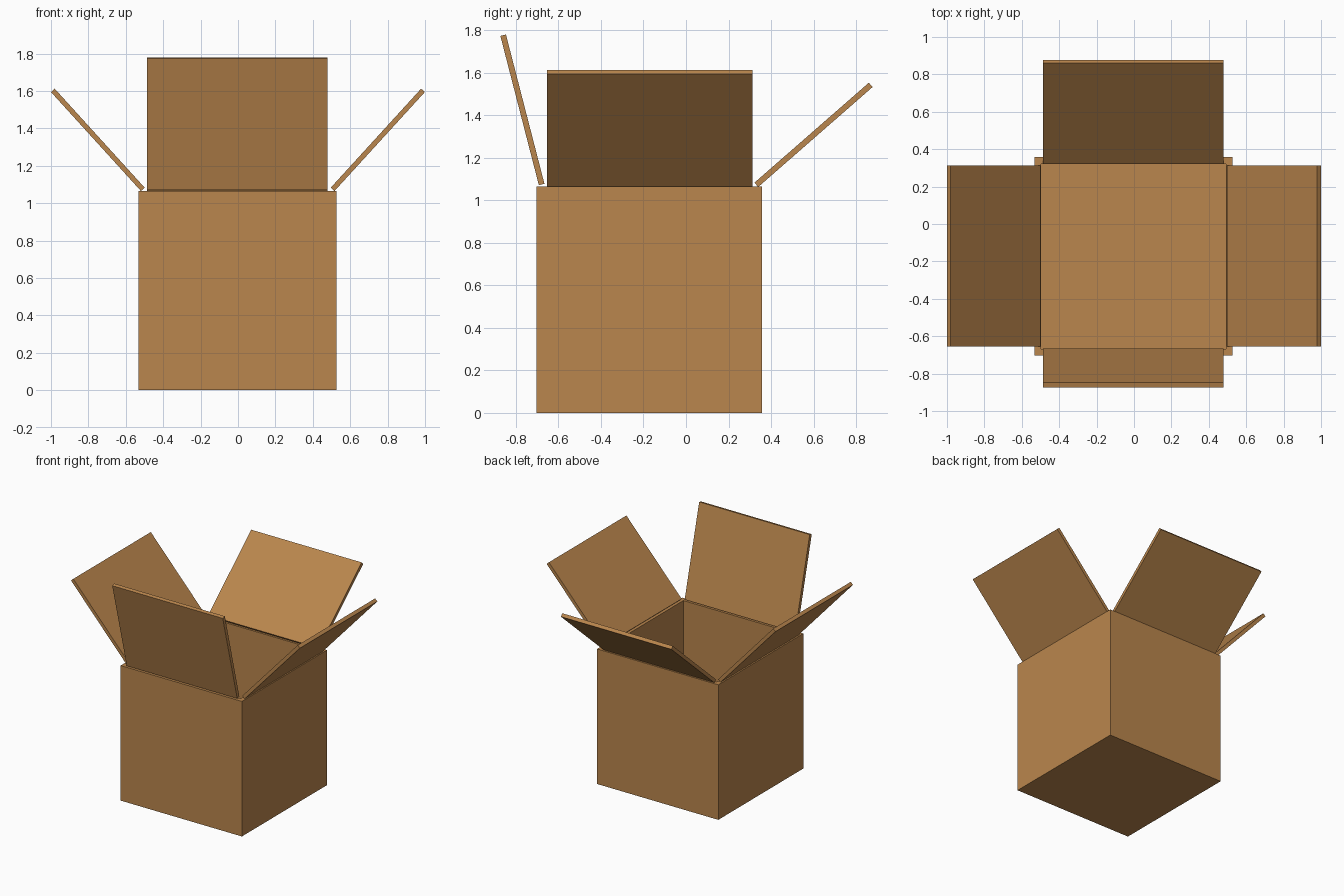
import bpy, bmesh
from mathutils import Vector

if "Cube" in bpy.data.objects:
    bpy.data.objects.remove(bpy.data.objects["Cube"])

card = bpy.data.materials.new("cardboard brown")
card.diffuse_color = (0.49, 0.238, 0.074, 1)
card.use_nodes = True
card.node_tree.nodes["Principled BSDF"].inputs["Base Color"].default_value = card.diffuse_color

T = 0.027                                  # flap thickness
X0, X1, Y0, Y1, TOP = -0.532, 0.527, -0.704, 0.357, 1.066
WALL = 0.036


def finish(name, bm):
    bmesh.ops.recalc_face_normals(bm, faces=bm.faces)
    me = bpy.data.meshes.new(name)
    bm.to_mesh(me)
    bm.free()
    me.materials.append(card)
    ob = bpy.data.objects.new(name, me)
    bpy.context.collection.objects.link(ob)


def flap(name, axis, hinge, tip, lo, hi):
    """Flat board: inner-face line hinge->tip in (out, z), spanning lo..hi sideways."""
    h, t = Vector(hinge), Vector(tip)
    d = (t - h).normalized()
    n = Vector((d.y, -d.x)) * T
    if h.x < 0:
        n = -n
    bm = bmesh.new()
    verts = []
    for p in (h, t, t + n, h + n):
        verts.append(bm.verts.new((p.x, lo, p.y) if axis == 'X' else (lo, p.x, p.y)))
    face = bm.faces.new(verts)
    ext = bmesh.ops.extrude_face_region(bm, geom=[face])
    move = Vector((0, hi - lo, 0)) if axis == 'X' else Vector((hi - lo, 0, 0))
    bmesh.ops.translate(bm, vec=move,
                        verts=[v for v in ext["geom"] if isinstance(v, bmesh.types.BMVert)])
    finish(name, bm)


# open box: cube with its top inset and pushed down to the floor
bm = bmesh.new()
bmesh.ops.create_cube(bm, size=1)
for v in bm.verts:
    v.co = (X0 if v.co.x < 0 else X1, Y0 if v.co.y < 0 else Y1, 0 if v.co.z < 0 else TOP)
bm.normal_update()
top = max(bm.faces, key=lambda f: f.calc_center_median().z)
bmesh.ops.inset_region(bm, faces=[top], thickness=WALL, use_even_offset=True)
ext = bmesh.ops.extrude_face_region(bm, geom=[top])
for v in ext["geom"]:
    if isinstance(v, bmesh.types.BMVert):
        v.co.z = WALL
if top.is_valid:
    bmesh.ops.delete(bm, geom=[top], context='FACES_ONLY')
finish("box_body", bm)

# four open flaps
flap("right_flap", 'X', (0.496, 1.083), (0.979, 1.612), -0.655, 0.312)
flap("left_flap", 'X', (-0.499, 1.083), (-0.980, 1.612), -0.655, 0.312)
flap("back_flap", 'Y', (0.322, 1.083), (0.860, 1.553), -0.487, 0.478)
flap("front_flap", 'Y', (-0.666, 1.078), (-0.847, 1.780), -0.487, 0.478)
